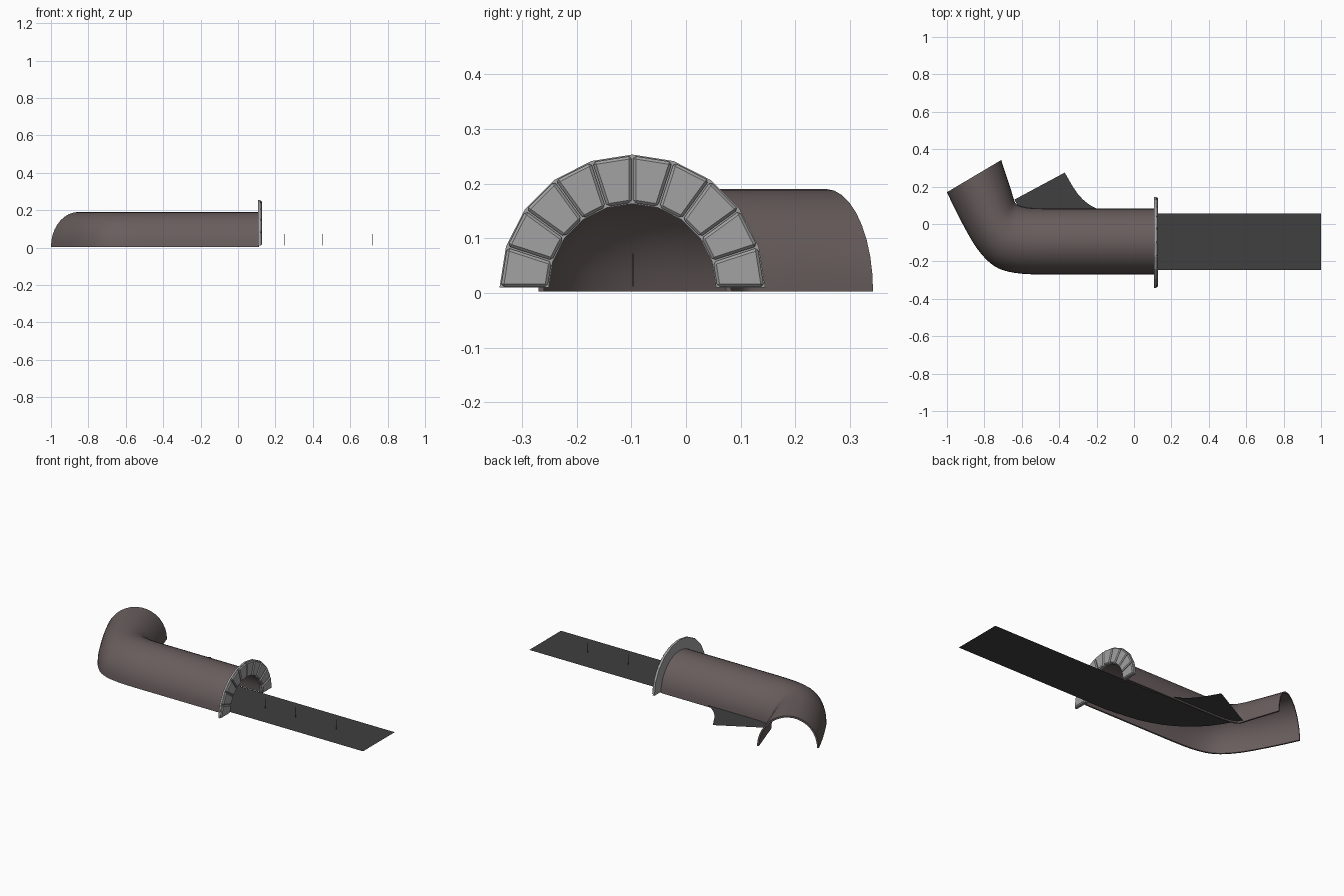
import bpy, bmesh, math
from mathutils import Vector

if "Cube" in bpy.data.objects:
    bpy.data.objects.remove(bpy.data.objects["Cube"])


def material(name, c):
    m = bpy.data.materials.new(name)
    m.diffuse_color = (*c, 1)
    m.use_nodes = True
    m.node_tree.nodes["Principled BSDF"].inputs["Base Color"].default_value = m.diffuse_color
    return m


BRICK = material("brown_brick", (0.14, 0.11, 0.11))
ROAD = material("dark_road", (0.05, 0.05, 0.05))
STONE = material("grey_stone", (0.36, 0.36, 0.36))


def finish(name, bm, mat, smooth=False, normals=True):
    if normals:
        bmesh.ops.recalc_face_normals(bm, faces=bm.faces)
    me = bpy.data.meshes.new(name)
    bm.to_mesh(me)
    bm.free()
    ob = bpy.data.objects.new(name, me)
    bpy.context.collection.objects.link(ob)
    me.materials.append(mat)
    if smooth:
        bpy.ops.object.select_all(action='DESELECT')
        ob.select_set(True)
        bpy.context.view_layer.objects.active = ob
        bpy.ops.object.shade_smooth_by_angle(angle=math.radians(35))
    return ob


def refine(pts, n=3):
    """Catmull-Rom through a list of vectors."""
    pts = [Vector(p) for p in pts]
    p = [pts[0]] + pts + [pts[-1]]
    out = []
    for i in range(1, len(p) - 2):
        a, b, c, d = p[i - 1:i + 3]
        for k in range(n):
            t = k / n
            out.append(0.5 * (2 * b + (c - a) * t + (2 * a - 5 * b + 4 * c - d) * t * t
                              + (3 * b - a - 3 * c + d) * t ** 3))
    return out + [pts[-1]]


def loft(bm, rows, closed=False):
    vs = [[bm.verts.new(p) for p in r] for r in rows]
    n = len(vs[0])
    for a, b in zip(vs, vs[1:]):
        for j in range(n if closed else n - 1):
            k = (j + 1) % n
            bm.faces.new((a[j], b[j], b[k], a[k]))
    return vs


# tunnel shell: ribs given as outer edge xy, inner edge xy along the bend
ribs = [(-0.48, -0.27, -0.48, 0.083), (-0.60, -0.266, -0.56, 0.086),
        (-0.70, -0.247, -0.61, 0.097), (-0.77, -0.208, -0.635, 0.113),
        (-0.84, -0.13, -0.645, 0.14), (-0.90, -0.03, -0.66, 0.19),
        (-0.96, 0.085, -0.69, 0.28), (-1.0, 0.17, -0.71, 0.342)]
ribs = [Vector((0.112, -0.27, 0.112, 0.083))] + refine(ribs)


def arch(rib, inset, seg=18):
    a, b = Vector((rib[0], rib[1], 0)), Vector((rib[2], rib[3], 0))
    c, h = (a + b) / 2, (b - a) / 2
    s = 1 - inset / h.length
    return [c - h * s * math.cos(math.pi * i / seg)
            + Vector((0, 0, 0.003 + (0.187 - inset) * math.sin(math.pi * i / seg)))
            for i in range(seg + 1)]


bm = bmesh.new()
vs = loft(bm, [arch(r, 0) + arch(r, 0.01)[::-1] for r in ribs], closed=True)
for row in (vs[0], vs[-1]):
    n = len(row)
    for j in range(n // 2 - 1):
        bm.faces.new((row[j], row[j + 1], row[n - 2 - j], row[n - 1 - j]))
finish("tunnel_shell", bm, BRICK, True)

# road: two flat lanes that curve away beneath the tunnel
edges = refine([(0.0, -0.245, 0.0, 0.055), (-0.22, -0.22, -0.12, 0.06),
                (-0.40, -0.15, -0.22, 0.092), (-0.54, -0.03, -0.30, 0.16),
                (-0.64, 0.13, -0.37, 0.275)])
edges = [Vector((1, -0.245, 1, 0.055))] + edges
for name, f0, f1 in (("road_lane_outer", 0, 0.5), ("road_lane_inner", 0.5, 1)):
    bm = bmesh.new()
    rows = []
    for e in edges:
        a, b = Vector((e[0], e[1], 0.012)), Vector((e[2], e[3], 0.012))
        rows.append([a.lerp(b, f1), a.lerp(b, f0)])
    loft(bm, rows)
    bmesh.ops.recalc_face_normals(bm, faces=bm.faces)
    if sum(f.normal.z for f in bm.faces) < 0:
        bmesh.ops.reverse_faces(bm, faces=bm.faces)
    finish(name, bm, ROAD, normals=False)

# hair-thin marker posts along the road centre
for i, x in enumerate((0.25, 0.45, 0.72)):
    bm = bmesh.new()
    bmesh.ops.create_cube(bm, size=1)
    bmesh.ops.scale(bm, vec=(0.002, 0.002, 0.06), verts=bm.verts)
    bmesh.ops.translate(bm, vec=(x, -0.097, 0.042), verts=bm.verts)
    finish(f"marker_post_{i + 1}", bm, ROAD)

# portal: ten-sided half ring with a raised bevelled stone on each segment
CY, CZ, RI, RO, N = -0.098, 0.01, 0.153, 0.243, 10


def ring_pt(x, r, i):
    a = math.pi * i / N
    return Vector((x, CY + r * math.cos(a), CZ + r * math.sin(a)))


bm = bmesh.new()
vs = loft(bm, [[ring_pt(x, r, i) for x, r in
                ((0.108, RI), (0.108, RO), (0.119, RO), (0.119, RI))]
               for i in range(N + 1)], closed=True)
bm.faces.new(vs[0])
bm.faces.new(vs[-1])
finish("portal_ring", bm, STONE)

for i in range(N):
    bm = bmesh.new()
    quad = [ring_pt(0, r, k) for r, k in ((RI, i), (RO, i), (RO, i + 1), (RI, i + 1))]
    mid = sum(quad, Vector()) / 4
    quad = [mid + (p - mid) * 0.95 for p in quad]
    vs = loft(bm, [[p + Vector((x, 0, 0)) for p in quad] for x in (0.112, 0.128)], closed=True)
    bm.faces.new(vs[0])
    bm.faces.new(vs[1])
    ob = finish(f"portal_stone_{i + 1}", bm, STONE)
    bev = ob.modifiers.new("bevel", 'BEVEL')
    bev.width, bev.segments = 0.005, 1
